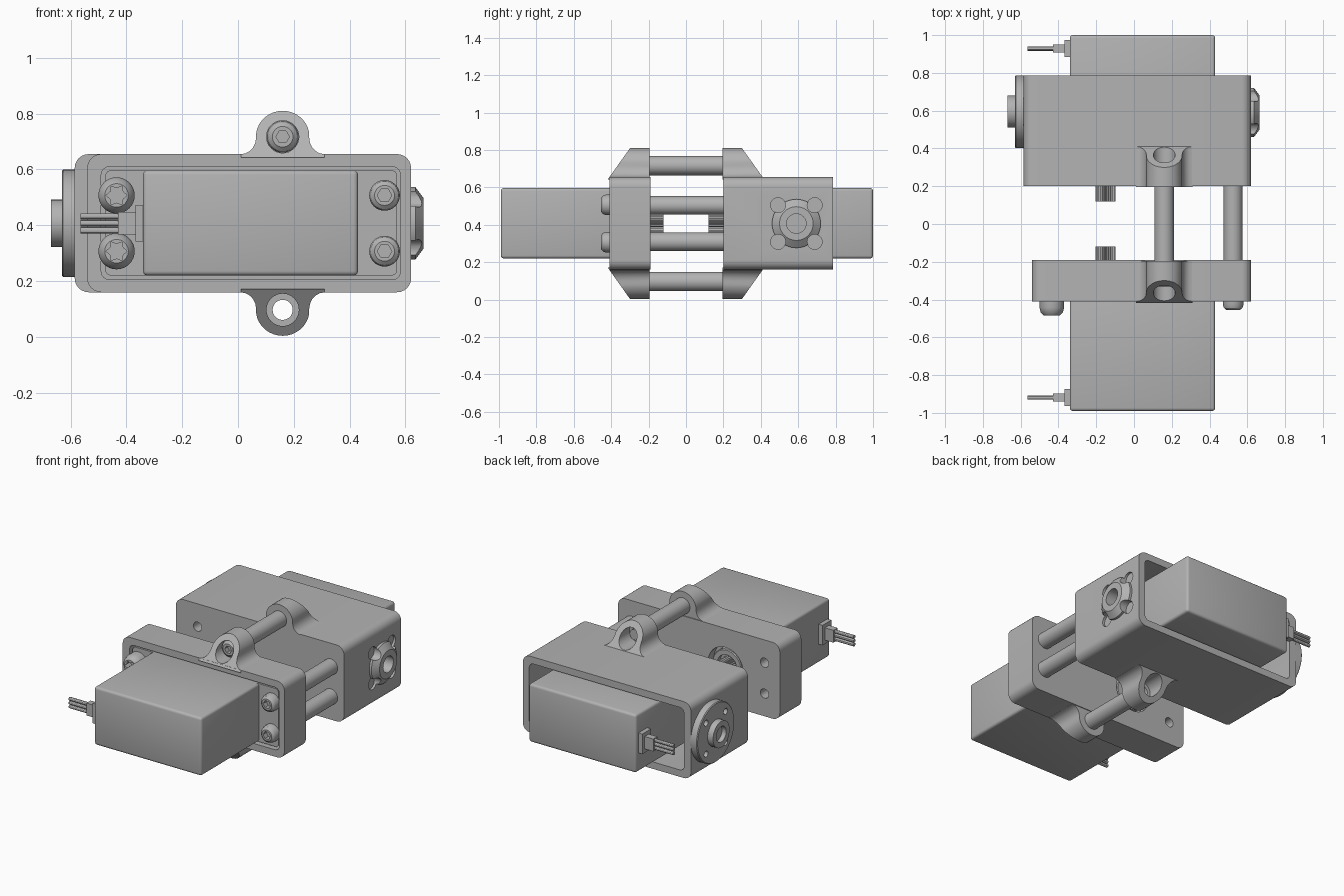
import bpy, bmesh
from math import sin, cos, pi, radians

if "Cube" in bpy.data.objects:
    bpy.data.objects.remove(bpy.data.objects["Cube"])

grey = bpy.data.materials.new("plain grey")
grey.use_nodes = True
COLOR = (0.45, 0.45, 0.45, 1)
grey.diffuse_color = COLOR
grey.node_tree.nodes["Principled BSDF"].inputs["Base Color"].default_value = COLOR

ZC = 0.407          # height of the mid plane
EAR_X, EAR_H = 0.16, 0.31
SHAFT_X = -0.15
HORN_Y = 0.595


# ---------- helpers ----------
def circle(u, v, r, n=32):
    return [(u + r * cos(2 * pi * i / n), v + r * sin(2 * pi * i / n)) for i in range(n)]


def star(u, v, r1, r2, n):
    return [(u + r * cos(pi * i / n), v + r * sin(pi * i / n))
            for i in range(2 * n) for r in [r2 if i % 2 else r1]]


def rounded(u0, u1, v0, v1, r, n=6):
    pts = []
    for k, (u, v) in enumerate([(u1 - r, v1 - r), (u0 + r, v1 - r), (u0 + r, v0 + r), (u1 - r, v0 + r)]):
        for i in range(n + 1):
            a = pi / 2 * (k + i / n)
            pts.append((u + r * cos(a), v + r * sin(a)))
    return pts


def loft(name, rings, axis="y"):
    """Join rings of (points, position); position may depend on height."""
    bm = bmesh.new()
    loops = []
    for pts, pos in rings:
        loop = []
        for u, v in pts:
            w = pos(v) if callable(pos) else pos
            loop.append(bm.verts.new((u, w, v) if axis == "y" else (w, u, v)))
        loops.append(loop)
    n = len(loops[0])
    for a, b in zip(loops, loops[1:]):
        for i in range(n):
            bm.faces.new((a[i], a[(i + 1) % n], b[(i + 1) % n], b[i]))
    bm.faces.new(loops[0])
    bm.faces.new(loops[-1])
    bmesh.ops.recalc_face_normals(bm, faces=bm.faces)
    me = bpy.data.meshes.new(name)
    bm.to_mesh(me)
    bm.free()
    me.materials.append(grey)
    ob = bpy.data.objects.new(name, me)
    bpy.context.collection.objects.link(ob)
    return ob


def prism(name, pts, a, b, axis="y"):
    return loft(name, [(pts, a), (pts, b)], axis)


def lathe(name, u, v, profile, axis="y", n=32):
    return loft(name, [(circle(u, v, r, n), w) for w, r in profile], axis)


def apply(ob, mod):
    with bpy.context.temp_override(object=ob, active_object=ob, selected_objects=[ob]):
        bpy.ops.object.modifier_apply(modifier=mod.name)


def cut(ob, *args, **kw):
    cutter = prism("cutter", *args, **kw)
    mod = ob.modifiers.new("cut", "BOOLEAN")
    mod.operation, mod.solver, mod.object = "DIFFERENCE", "EXACT", cutter
    apply(ob, mod)
    bpy.data.objects.remove(cutter)


def bevel(ob, width):
    mod = ob.modifiers.new("bevel", "BEVEL")
    mod.width, mod.segments = width, 3
    apply(ob, mod)


def box(name, x0, x1, y0, y1, z0, z1):
    return prism(name, [(x0, z0), (x1, z0), (x1, z1), (x0, z1)], y0, y1)


def bolt(name, x, z, y0, s, r, h, socket):
    """Button-head bolt whose head grows along s from y0."""
    prof = [(0, r), (h * 0.5, r), (h * 0.8, r * 0.9), (h, r * 0.65)]
    head = lathe(name, x, z, [(y0 + s * d, q) for d, q in prof])
    cut(head, socket, y0 + s * h * 0.4, y0 + s * h * 2)


# ---------- brackets ----------
front = prism("front_bracket", rounded(-0.54, 0.62, 0.16, 0.655, 0.05), -0.41, -0.19)
cut(front, rounded(-0.49, 0.582, 0.205, 0.61, 0.03), -0.5, -0.34)
rear = prism("rear_bracket", rounded(-0.585, 0.62, 0.16, 0.655, 0.05), 0.2, 0.785)
cut(rear, rounded(-0.535, 0.575, 0.205, 0.61, 0.03), 0.36, 0.9)

for s, bracket in ((-1, front), (1, rear)):
    side = "front" if s < 0 else "rear"
    # output shaft recess and screw holes in the inner face
    cut(bracket, circle(SHAFT_X, ZC, 0.125), s * 0.15, s * 0.25)
    for d in (-0.1, 0.1):
        cut(bracket, circle(-0.43, ZC + d, 0.03, 20), s * 0.15, s * 0.3)

    # shaft bearing ring and splined shaft
    ring = lathe(side + "_shaft_ring", SHAFT_X, ZC, [(s * 0.26, 0.105), (s * 0.21, 0.105), (s * 0.205, 0.1)])
    cut(ring, circle(SHAFT_X, ZC, 0.07), s * 0.1, s * 0.235)
    prism(side + "_splined_shaft", star(SHAFT_X, ZC, 0.053, 0.045, 24), s * 0.25, s * 0.12)

    # clamp ears with flared feet and a sloping outer face
    for t, level in ((1, "upper"), (-1, "lower")):
        half = [(0.15, 0.235), (0.15, 0.2475)]
        half += [(0.15 - 0.055 * sin(a), 0.2475 + 0.06 * (1 - cos(a)))
                 for a in (radians(18 * i) for i in range(1, 6))]
        half += [(0.096 * cos(a), EAR_H + 0.093 * sin(a)) for a in (radians(10 * i) for i in range(1, 10))]
        pts = half + [(-u, h) for u, h in reversed(half[:-1])]
        pts = [(EAR_X + u, ZC + t * h) for u, h in pts]
        slope = lambda z: s * (0.41 - (abs(z - ZC) - 0.2475) * 0.71)
        ear = loft(f"{side}_{level}_ear", [(pts, s * 0.195), (pts, slope)])
        c = ZC + t * EAR_H
        cut(ear, circle(EAR_X, c, 0.058), s * 0.27, s * 0.5)
        cut(ear, circle(EAR_X, c, 0.036), s * 0.1, s * 0.5)

# ---------- spacers ----------
for t, level in ((1, "upper"), (-1, "lower")):
    c = ZC + t * EAR_H
    tube = prism(level + "_spacer_tube", circle(EAR_X, c, 0.052), -0.2, 0.2)
    cut(tube, circle(EAR_X, c, 0.036), -0.3, 0.3)
    prism(level + "_side_spacer", circle(0.525, ZC + t * 0.097, 0.05), -0.2, 0.21)

# clamp bolt through the upper ears
prism("clamp_bolt_shank", circle(EAR_X, ZC + EAR_H, 0.034), -0.3, 0.3)
bolt("clamp_bolt_head", EAR_X, ZC + EAR_H, -0.27, -1, 0.057, 0.06,
     circle(EAR_X, ZC + EAR_H, 0.024, 6))

# ---------- servos ----------
for s, side, end, flange in ((-1, "front", 0.99, 0.4), (1, "rear", 1.0, 0.41)):
    body = box(side + "_servo_body", -0.34, 0.43, s * 0.26, s * end, 0.22, 0.597)
    bevel(body, 0.016)
    prism(side + "_servo_flange", rounded(-0.475, 0.57, 0.22, 0.597, 0.02), s * 0.33, s * flange)
    for d, level in ((0.1, "upper"), (-0.1, "lower")):
        z = ZC + d
        bolt(f"{side}_{level}_large_bolt", -0.435, z, s * flange, s, 0.065, 0.085,
             star(-0.435, z, 0.038, 0.026, 6))
        bolt(f"{side}_{level}_small_bolt", 0.525, z, s * flange, s, 0.055, 0.055,
             circle(0.525, z, 0.026, 6))
    # cable plug and wires
    y = s * (end - 0.072)
    box(side + "_cable_plug", -0.368, -0.33, y - 0.045, y + 0.045, ZC - 0.065, ZC + 0.065)
    box(side + "_cable_sleeve", -0.43, -0.36, y - 0.021, y + 0.021, ZC - 0.04, ZC + 0.04)
    for d in (-0.025, 0, 0.025):
        prism(side + "_wire", circle(y, ZC + d, 0.011, 12), -0.565, -0.42, axis="x")

# ---------- horn disc on the right side ----------
disc = lathe("horn_disc", HORN_Y, ZC, [(-0.58, 0.192), (-0.626, 0.192), (-0.631, 0.187)], "x", 64)
hub = prism("horn_hub", circle(HORN_Y, ZC, 0.085), -0.62, -0.67, axis="x")
cut(hub, circle(HORN_Y, ZC, 0.05), -0.7, -0.64, axis="x")

# ---------- bearing boss on the left side ----------
boss = lathe("bearing_boss", HORN_Y - 0.005, ZC, [(0.61, 0.13), (0.635, 0.13), (0.665, 0.09)], "x", 48)
cut(boss, circle(HORN_Y - 0.005, ZC, 0.052), 0.6, 0.7, axis="x")
cut(rear, circle(HORN_Y - 0.005, ZC, 0.052), 0.59, 0.7, axis="x")

for a in (-1, 1):
    for b in (-1, 1):
        cut(disc, circle(HORN_Y + a * 0.1, ZC + b * 0.1, 0.02, 16), -0.7, -0.6, axis="x")
        notch = circle(HORN_Y - 0.005 + a * 0.098, ZC + b * 0.098, 0.04, 24)
        cut(boss, notch, 0.6, 0.7, axis="x")
        cut(rear, notch, 0.605, 0.7, axis="x")

# ---------- shading ----------
for ob in bpy.context.collection.objects:
    ob.select_set(ob.type == "MESH" and ob.data.materials[:] == [grey])
bpy.context.view_layer.objects.active = front
bpy.ops.object.shade_smooth_by_angle(angle=radians(30))
